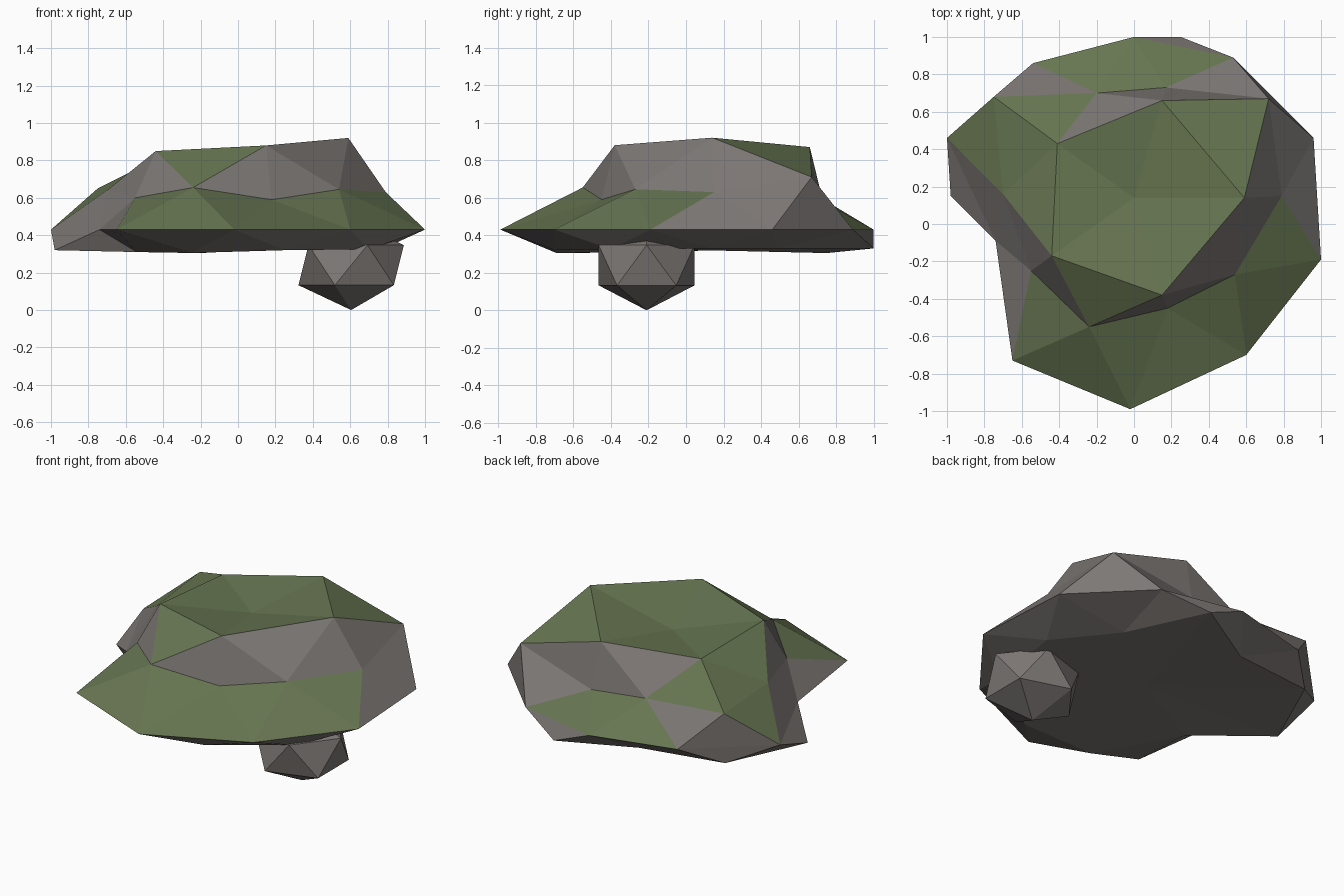
import bpy, bmesh

if "Cube" in bpy.data.objects:
    bpy.data.objects.remove(bpy.data.objects["Cube"])

# Flat colours
def make_material(name, rgb):
    mat = bpy.data.materials.new(name)
    mat.diffuse_color = (*rgb, 1.0)
    mat.use_nodes = True
    mat.node_tree.nodes["Principled BSDF"].inputs["Base Color"].default_value = mat.diffuse_color
    return mat

stone = make_material("grey_stone", (0.205, 0.188, 0.178))
moss = make_material("moss_green", (0.135, 0.180, 0.083))

# Rock outlines, counter-clockwise, each ring offset half a step from the next
TOP = [(-.41, .43, .82), (-.44, -.17, .85), (.15, -.38, .88), (.59, .14, .92), (.15, .66, .87)]
MID = [(-.75, .68, .65), (-.70, .16, .64), (-.55, -.25, .60), (-.24, -.55, .655), (.18, -.45, .59),
       (.54, -.27, .645), (.79, .15, .63), (.72, .67, .71), (.17, .73, .58), (-.20, .70, .61)]
RIM = [(-1, .46, .43), (-.74, -.09, .43), (-.65, -.73, .43), (-.02, -.99, .43), (.60, -.70, .43),
       (1, -.19, .43), (.96, .46, .43), (.53, .89, .43), (0, 1, .43), (-.54, .86, .43)]
BASE = [(-.98, .15, .32), (-.54, -.18, .31), (-.25, -.69, .305), (.25, -.70, .32), (.70, -.40, .325),
        (.78, .13, .33), (.49, .49, .33), (.25, 1, .33), (-.19, .75, .305), (-.75, .67, .325)]

# Moss patches, one mark per face going round (m = moss)
CAP_MOSS = "mm. .m. ... .m. ..m".replace(" ", "")
SLOPE_MOSS = "m. .. mm mm mm m. .. .m mm ..".replace(" ", "")

bm = bmesh.new()
top, mid, rim, base = ([bm.verts.new(p) for p in ring] for ring in (TOP, MID, RIM, BASE))


def face(verts, mark="."):
    bm.faces.new(verts).material_index = int(mark == "m")


def band(upper, lower, marks):
    """Zigzag of triangles between two ten-sided rings."""
    n = len(upper)
    for i in range(n):
        j = (i + 1) % n
        face((upper[i], lower[i], upper[j]), marks[2 * i])
        face((lower[i], lower[j], upper[j]), marks[2 * i + 1])


def fan(ring, centre, mark):
    c = bm.verts.new(centre)
    for i in range(len(ring)):
        face((ring[i], ring[(i + 1) % len(ring)], c), mark)


# Mossy crown: dished top and the steep band below it
fan(top, (0, .14, .79), "m")
for k in range(5):
    t, u = top[k], top[(k + 1) % 5]
    a, b, c = mid[2 * k], mid[2 * k + 1], mid[(2 * k + 2) % 10]
    for verts, mark in zip(((t, a, b), (t, b, u), (u, b, c)), CAP_MOSS[3 * k:3 * k + 3]):
        face(verts, mark)

# Lower slope, undercut edge and underside
band(mid, rim, SLOPE_MOSS)
band(rim, base, "." * 20)
fan(base[::-1], (0, .1, .32), ".")

mesh = bpy.data.meshes.new("mossy_rock")
bm.to_mesh(mesh)
bm.free()
mesh.materials.append(stone)
mesh.materials.append(moss)
bpy.context.collection.objects.link(bpy.data.objects.new("mossy_rock", mesh))

# Small faceted boulder beneath
bpy.ops.mesh.primitive_ico_sphere_add(subdivisions=1, radius=1, location=(.605, -.21, .24))
boulder = bpy.context.object
boulder.name = "small_boulder"
boulder.scale = (.315, .30, .24)
boulder.data.materials.append(stone)
